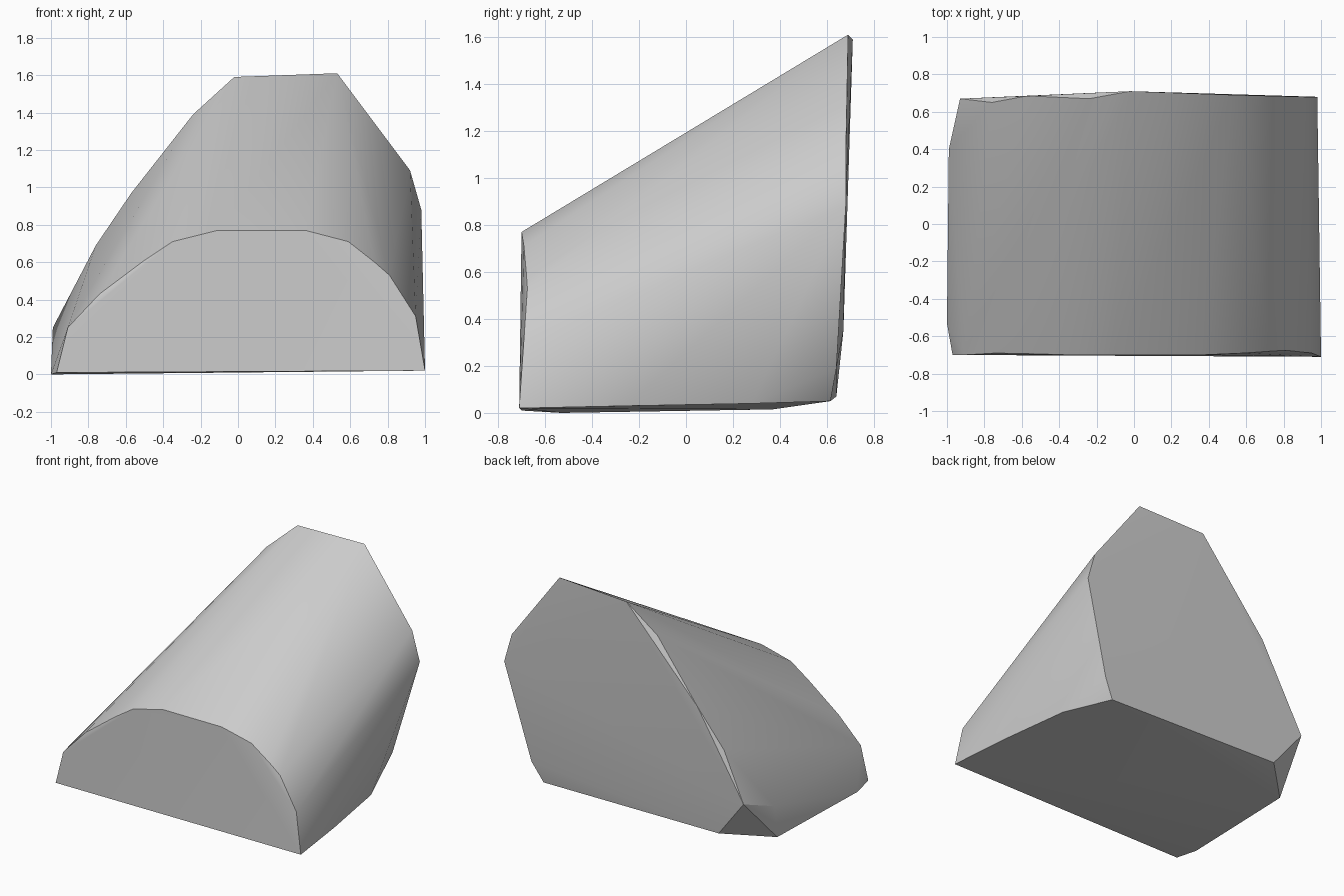
import bpy
import bmesh
import math

default_cube = bpy.data.objects.get("Cube")
if default_cube:
    bpy.data.objects.remove(default_cube, do_unlink=True)


def make_material(name, colour):
    """Plain flat material, same colour in viewport and render."""
    material = bpy.data.materials.new(name)
    material.use_nodes = True
    material.diffuse_color = colour
    for node in material.node_tree.nodes:
        if node.type == "BSDF_PRINCIPLED":
            node.inputs["Base Color"].default_value = colour
            node.inputs["Roughness"].default_value = 0.8
    return material


def make_hull(name, profiles, material):
    """Stretch one convex skin over several outlines of (x, y, z) points."""
    mesh = bpy.data.meshes.new(name)
    block = bpy.data.objects.new(name, mesh)
    bpy.context.collection.objects.link(block)
    bm = bmesh.new()
    for profile in profiles:
        for point in profile:
            bm.verts.new(point)
    result = bmesh.ops.convex_hull(bm, input=list(bm.verts))
    # Remove points that ended up inside the skin
    inside = [v for v in bm.verts if not v.link_faces]
    bmesh.ops.delete(bm, geom=inside, context="VERTS")
    # Merge the nearly flat triangles into clean end faces
    bmesh.ops.dissolve_limit(bm, angle_limit=math.radians(1.5),
                             verts=list(bm.verts), edges=list(bm.edges))
    bmesh.ops.recalc_face_normals(bm, faces=list(bm.faces))
    bm.to_mesh(mesh)
    bm.free()
    mesh.materials.append(material)
    return block


# Low arched front face
front_arch = [
    (-.97, -.7, .01), (-.91, -.7, .25), (-.74, -.69, .43), (-.5, -.695, .61),
    (-.35, -.7, .71), (-.11, -.7, .77), (.36, -.7, .77), (.59, -.69, .71),
    (.73, -.68, .6), (.81, -.675, .53), (.95, -.69, .31), (1, -.71, .02),
]

# Tall back face, leaning out towards its top
back_face = [
    (-.02, .71, 1.59), (.53, .69, 1.61), (.92, .68, 1.09), (.98, .68, .88),
    (.79, .64, .19), (.71, .615, .05), (-.71, .64, .07), (-.93, .67, .35),
]

# Chamfer along the sloping rear edge
rear_chamfer = [
    (-.24, .67, 1.39), (-.57, .685, .97), (-.76, .65, .69), (-.99, .4, .25),
]

# Outline of the underside
underside = [
    (-.99, .37, .015), (-1, -.53, 0), (.95, -.25, .03), (.87, .28, .04),
]

grey = make_material("stone grey", (0.6, 0.6, 0.6, 1))
wedge = make_hull("wedge_block",
                  [front_arch, back_face, rear_chamfer, underside], grey)

# Soft shading over the curved sides, crisp rims on the ends
bpy.ops.object.select_all(action="DESELECT")
wedge.select_set(True)
bpy.context.view_layer.objects.active = wedge
bpy.ops.object.shade_smooth_by_angle(angle=math.radians(30))
